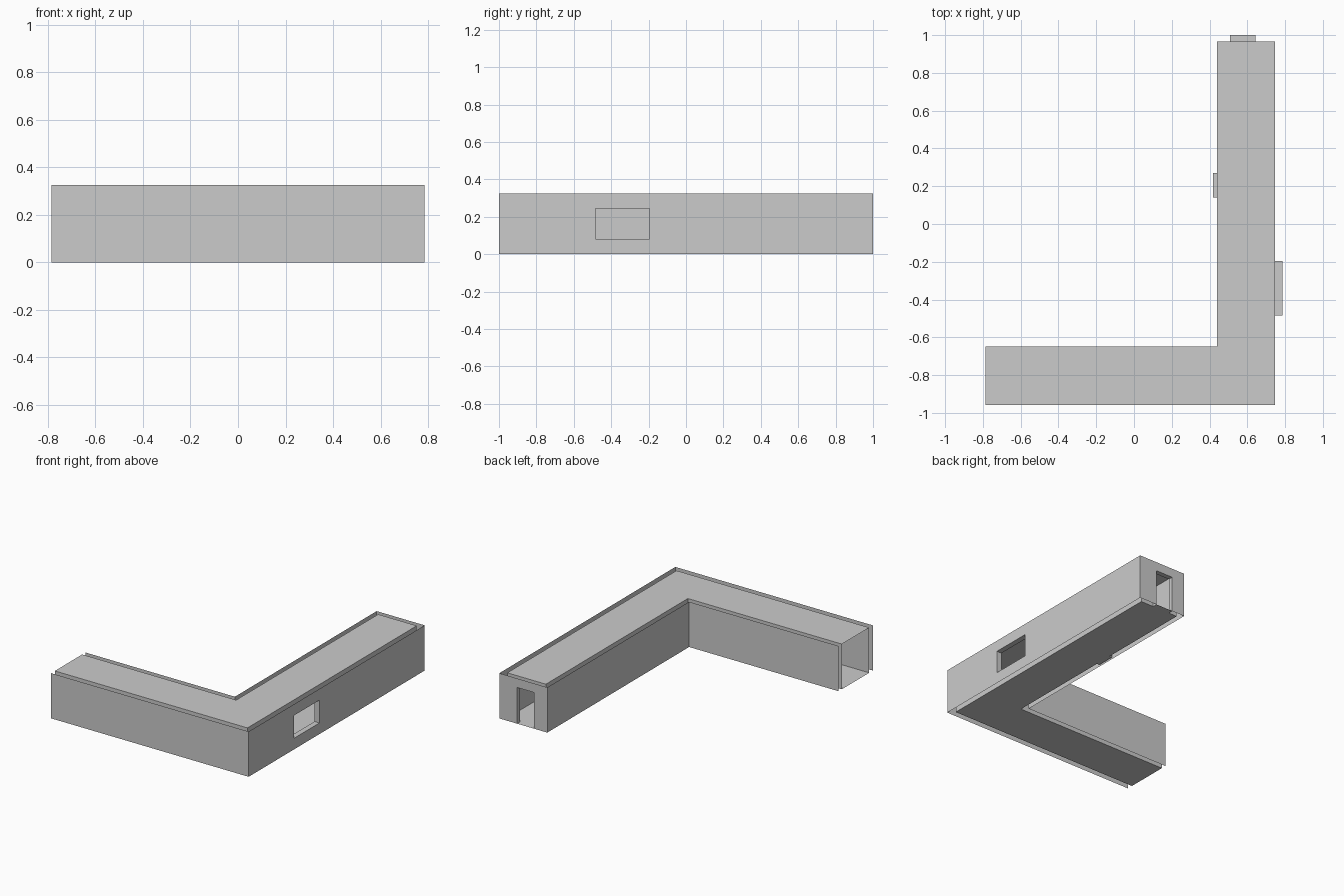
import bpy
from mathutils import Vector

if "Cube" in bpy.data.objects:
    bpy.data.objects.remove(bpy.data.objects["Cube"])

H = 0.325
# L-shaped plans, walked from the open left end around to it again
OUTER = [(-0.786, -1.0), (0.785, -1.0), (0.785, 1.0), (0.403, 1.0), (0.403, -0.611), (-0.786, -0.611)]
INNER = [(-0.786, -0.958), (0.746, -0.958), (0.746, 0.965), (0.439, 0.965), (0.439, -0.648), (-0.786, -0.648)]

WINDOW = (-0.485, -0.196, 0.08, 0.244)
DOOR = (0.507, 0.643, 0.0, 0.26)
NICHE = (0.14, 0.27, 0.0, 0.26)


def make(name, quads):
    verts, faces = [], []
    for q in quads:
        faces.append(range(len(verts), len(verts) + len(q)))
        verts += q
    me = bpy.data.meshes.new(name)
    me.from_pydata(verts, [], [tuple(f) for f in faces])
    ob = bpy.data.objects.new(name, me)
    bpy.context.collection.objects.link(ob)
    return ob


def wall(p, q, hole=None, flip=False):
    """Upright panel from p to q, with an optional opening (a, b, z0, z1)."""
    axis = 0 if abs(p[0] - q[0]) > abs(p[1] - q[1]) else 1

    def at(t, z):
        return (t, p[1], z) if axis == 0 else (p[0], t, z)

    s, e = p[axis], q[axis]
    if hole:
        a, b, z0, z1 = hole
        if e < s:
            a, b = b, a
        parts = [(s, a, 0, H), (a, b, 0, z0), (a, b, z1, H), (b, e, 0, H)]
    else:
        parts = [(s, e, 0, H)]
    out = []
    for t0, t1, lo, hi in parts:
        if hi - lo > 1e-5:
            f = [at(t0, lo), at(t1, lo), at(t1, hi), at(t0, hi)]
            out.append(f[::-1] if flip else f)
    return out


def shell(name, plan, holes, flip):
    quads = []
    for i in range(5):
        quads += wall(plan[i], plan[i + 1], holes.get(i), flip)
    make(name, quads)


def reveal(name, axis, d0, d1, hole):
    """Four lining faces through the wall thickness d0 to d1."""
    a, b, z0, z1 = hole
    ring = [(a, z0), (b, z0), (b, z1), (a, z1)]

    def at(d, c):
        return (d, c[0], c[1]) if axis == 0 else (c[0], d, c[1])

    quads = []
    for i in range(4):
        c, n = ring[i], ring[(i + 1) % 4]
        f = [at(d0, c), at(d1, c), at(d1, n), at(d0, n)]
        mid = sum((Vector(v) for v in f), Vector()) / 4
        centre = Vector(at((d0 + d1) / 2, ((a + b) / 2, (z0 + z1) / 2)))
        normal = (Vector(f[1]) - Vector(f[0])).cross(Vector(f[3]) - Vector(f[0]))
        quads.append(f if normal.dot(centre - mid) > 0 else f[::-1])
    make(name, quads)


# Outside and inside wall faces
shell("outer_walls", OUTER, {1: WINDOW, 2: DOOR}, False)
shell("inner_walls", INNER, {1: WINDOW, 2: DOOR, 3: NICHE}, True)

# Floor and ceiling sheets
make("floor", [[(x, y, 0) for x, y in INNER]])
make("ceiling", [[(x, y, H) for x, y in INNER][::-1]])

# Opening linings
reveal("window_reveal", 0, 0.746, 0.785, WINDOW)
reveal("end_door_reveal", 1, 0.965, 1.0, DOOR)
reveal("side_door_reveal", 0, 0.418, 0.439, NICHE)

# Closed door at the back of the side recess
a, b, z0, z1 = NICHE
make("side_door", [[(0.418, a, z0), (0.418, b, z0), (0.418, b, z1), (0.418, a, z1)]])
